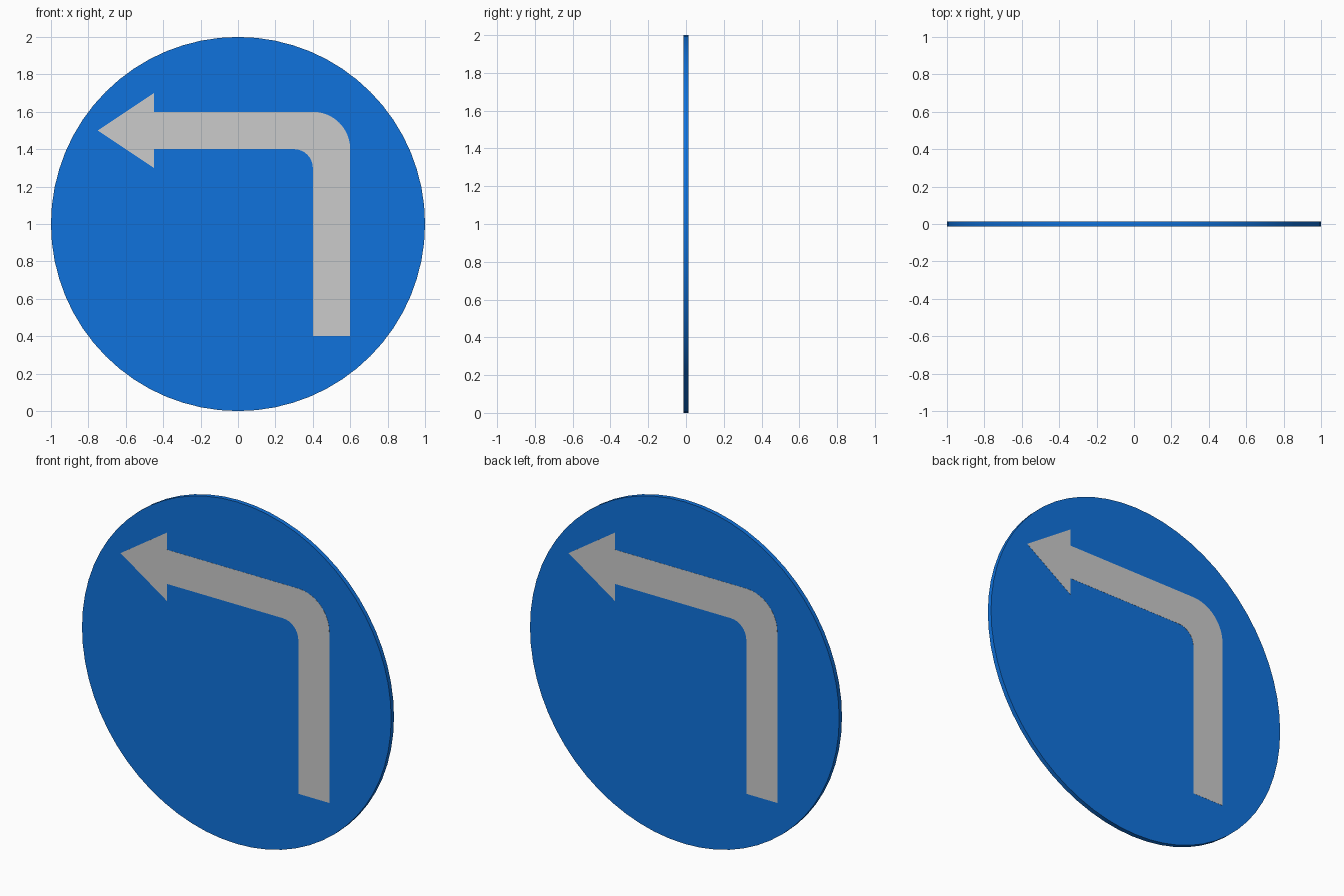
import bpy
import bmesh
from math import sin, cos, pi, radians

if "Cube" in bpy.data.objects:
    bpy.data.objects.remove(bpy.data.objects["Cube"])

HALF = 0.013  # half thickness of the disc


def material(name, rgb):
    mat = bpy.data.materials.new(name)
    mat.diffuse_color = (*rgb, 1)
    mat.use_nodes = True
    mat.node_tree.nodes["Principled BSDF"].inputs["Base Color"].default_value = mat.diffuse_color
    return mat


def arc(cx, cz, r, steps, a0, a1):
    return [(cx + r * cos(radians(a0 + (a1 - a0) * i / steps)),
             cz + r * sin(radians(a0 + (a1 - a0) * i / steps)))
            for i in range(steps + 1)]


def plate(name, outline, y_front, y_back, mat=None):
    """Solid plate from an (x, z) outline, extruded along y."""
    bm = bmesh.new()
    face = bm.faces.new([bm.verts.new((x, y_front, z)) for x, z in outline])
    out = bmesh.ops.extrude_face_region(bm, geom=[face], use_keep_orig=True)
    for v in out["geom"]:
        if isinstance(v, bmesh.types.BMVert):
            v.co.y = y_back
    bmesh.ops.recalc_face_normals(bm, faces=bm.faces)
    mesh = bpy.data.meshes.new(name)
    bm.to_mesh(mesh)
    bm.free()
    obj = bpy.data.objects.new(name, mesh)
    bpy.context.collection.objects.link(obj)
    if mat:
        mesh.materials.append(mat)
    return obj


# Round blue sign plate
disc = plate("sign_disc", arc(0, 1, 1, 64, 0, 360)[:-1], -HALF, HALF,
             material("sign_blue", (0.005, 0.17, 0.72)))
bpy.context.view_layer.objects.active = disc
disc.select_set(True)
bpy.ops.object.shade_smooth_by_angle(angle=radians(30))

# Turn-left arrow, practically flush with the plate, on both faces
arrow = ([(-0.75, 1.5), (-0.45, 1.3), (-0.45, 1.4)]
         + arc(0.3, 1.3, 0.1, 8, 90, 0)
         + [(0.4, 0.4), (0.6, 0.4)]
         + arc(0.4, 1.4, 0.2, 16, 0, 90)
         + [(-0.45, 1.6), (-0.45, 1.7)])
for name, turn in (("arrow_front", 0), ("arrow_back", pi)):
    plate(name, arrow, -HALF - 0.0008, -0.008).rotation_euler.z = turn
